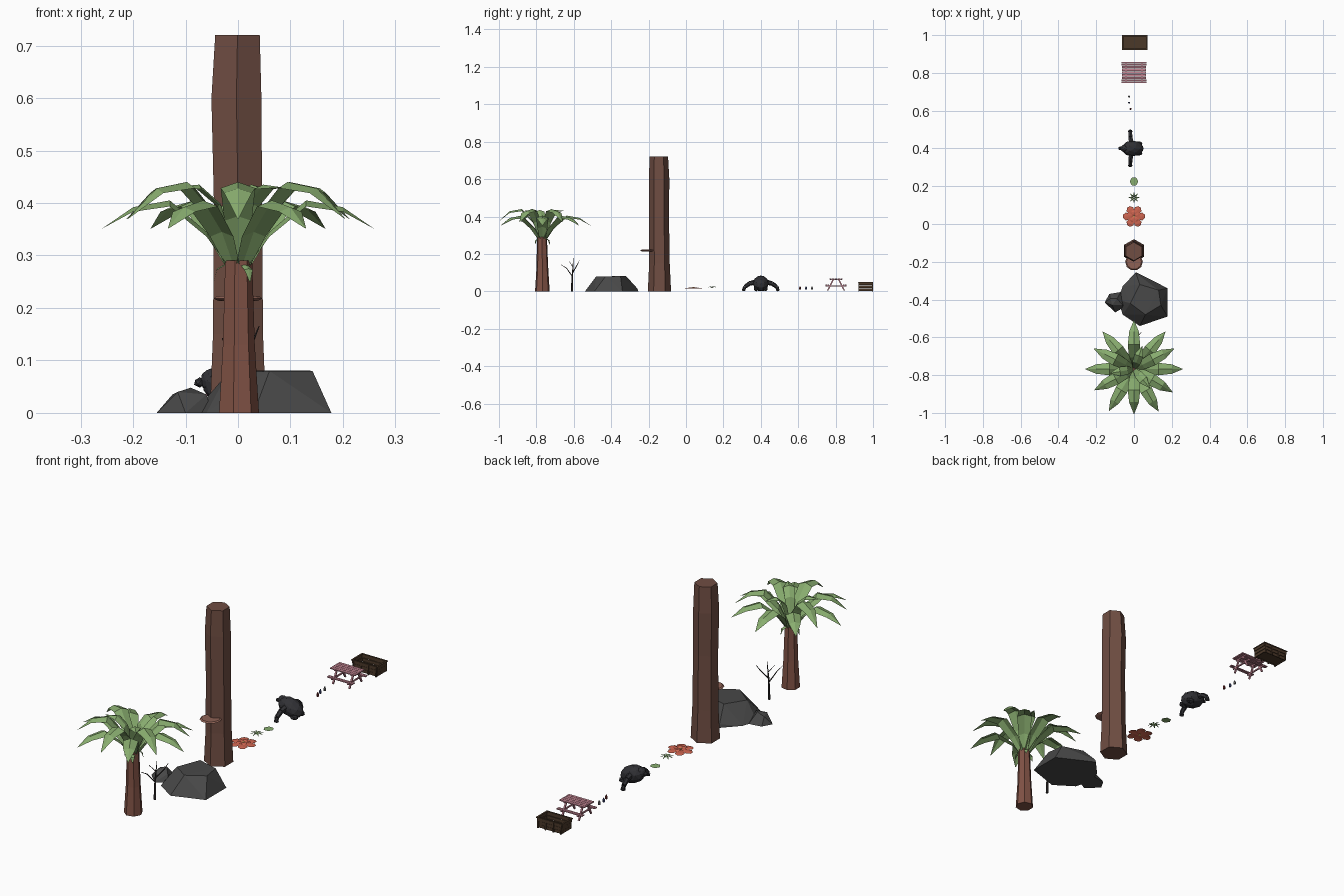
import bpy, bmesh, math
from mathutils import Vector, Matrix

if "Cube" in bpy.data.objects:
    bpy.data.objects.remove(bpy.data.objects["Cube"])

mats = {}
def mat(name, c):
    if name not in mats:
        mats[name] = bpy.data.materials.new(name)
        mats[name].diffuse_color = (*c, 1)
    return mats[name]

LEAF = mat("leaf_green", (.25, .42, .16))
PALM = mat("palm_bark", (.22, .085, .06))
BARK = mat("bark", (.16, .075, .055))
FUNGUS = mat("fungus", (.27, .12, .09))
ROCK = mat("rock", (.065, .065, .065))
DARK = mat("charcoal", (.03, .03, .035))
TWIG = mat("twig", (.03, .025, .025))
RED = mat("petal_red", (.62, .13, .08))
GOLD = mat("stamen", (.7, .35, .12))
PINK = mat("pink_wood", (.58, .25, .31))
CRATE = mat("crate_wood", (.07, .04, .022))

def finish(name, bm, m):
    bmesh.ops.recalc_face_normals(bm, faces=bm.faces)
    me = bpy.data.meshes.new(name)
    bm.to_mesh(me); bm.free()
    me.materials.append(m)
    ob = bpy.data.objects.new(name, me)
    bpy.context.collection.objects.link(ob)
    return ob

def loft(bm, rings, sides=6, turn=0):
    """rings: (centre, radius) stacked horizontally, capped at both ends"""
    prev = None
    for i, (c, r) in enumerate(rings):
        vs = [bm.verts.new(Vector(c) + r * Vector((math.cos(turn + k * math.tau / sides),
              math.sin(turn + k * math.tau / sides), 0))) for k in range(sides)]
        if prev:
            for k in range(sides):
                j = (k + 1) % sides
                bm.faces.new((prev[k], prev[j], vs[j], vs[k]))
        else:
            bm.faces.new(vs[::-1])
        prev = vs
    bm.faces.new(prev)

def box(bm, c, s, rot=Matrix()):
    bmesh.ops.create_cube(bm, size=1, matrix=Matrix.Translation(c) @ rot @ Matrix.Diagonal((*s, 1)))

def rod(bm, a, b, r1, r2, sides=5):
    a, b = Vector(a), Vector(b)
    q = (b - a).to_track_quat('Z', 'Y').to_matrix().to_4x4()
    bmesh.ops.create_cone(bm, cap_ends=True, segments=sides, radius1=r1, radius2=r2,
                          depth=(b - a).length, matrix=Matrix.Translation((a + b) / 2) @ q)

def blob(bm, c, s, sub=2, rot=Matrix()):
    bmesh.ops.create_icosphere(bm, subdivisions=sub, radius=1,
                               matrix=Matrix.Translation(c) @ rot @ Matrix.Diagonal((*s, 1)))

def frond(bm, centre, ang, stations, fold):
    """folded leaf along stations (distance, height, half width)"""
    d = Vector((math.cos(ang), math.sin(ang), 0)); n = Vector((-d.y, d.x, 0))
    prev = None
    for r, z, w in stations:
        p = Vector(centre) + d * r + Vector((0, 0, z))
        drop = Vector((0, 0, -fold * w))
        row = [bm.verts.new(p + n * w + drop), bm.verts.new(p), bm.verts.new(p - n * w + drop)]
        if prev:
            bm.faces.new((prev[0], prev[1], row[1], row[0]))
            bm.faces.new((prev[1], prev[2], row[2], row[1]))
        prev = row

# palm tree
P = (0, -.768, 0)
bm = bmesh.new()
loft(bm, [((0, -.768, 0), .04), ((0, -.768, .13), .032), ((0, -.77, .29), .027)], 7)
finish("palm_trunk", bm, PALM)
bm = bmesh.new()
low = [(.012, .275, .014), (.06, .345, .026), (.13, .405, .033), (.2, .392, .025), (.258, .352, .001)]
high = [(.008, .285, .014), (.05, .375, .026), (.11, .44, .033), (.175, .428, .026), (.238, .37, .001)]
for a, st in ((90, low), (50, low), (27, high), (0, low), (-31, high), (-60, low), (-90, high),
              (-121, low), (-152, high), (180, low), (153, high), (130, low)):
    frond(bm, P, math.radians(a), st, .35)
for a in (70, 190, 310):
    frond(bm, P, math.radians(a), [(.005, .29, .01), (.035, .4, .022), (.075, .435, .025), (.13, .43, .001)], .35)
for a in (60, 180, 300):
    frond(bm, P, math.radians(a), [(.022, .285, .008), (.04, .275, .009), (.046, .25, .001)], .3)
finish("palm_fronds", bm, LEAF)

# dead sapling
bm = bmesh.new()
for a, b, r1, r2 in (((0, -.61, 0), (0, -.607, .09), .006, .004),
                     ((0, -.607, .09), (.005, -.602, .178), .004, .001),
                     ((0, -.607, .08), (-.02, -.64, .125), .003, .002),
                     ((-.02, -.64, .125), (-.03, -.668, .142), .002, .001),
                     ((0, -.605, .10), (.03, -.583, .14), .003, .002),
                     ((.03, -.583, .14), (.04, -.57, .165), .002, .001),
                     ((0, -.604, .13), (-.02, -.625, .16), .002, .001)):
    rod(bm, a, b, r1, r2)
finish("dead_sapling", bm, TWIG)

# boulders as faceted hulls
def hull(name, pts, m):
    bm = bmesh.new()
    for p in pts:
        bm.verts.new(p)
    res = bmesh.ops.convex_hull(bm, input=bm.verts)
    bmesh.ops.delete(bm, geom=[v for v in bm.verts if not v.link_faces], context='VERTS')
    finish(name, bm, m)

hull("large_boulder", [(.01, -.255, 0), (.178, -.34, 0), (.178, -.49, 0), (.03, -.54, 0), (-.06, -.48, 0),
     (-.085, -.4, 0), (-.06, -.33, 0), (.01, -.26, .015), (.03, -.32, .081), (.13, -.35, .081),
     (.142, -.43, .08), (.06, -.48, .08), (-.02, -.42, .075)], ROCK)
hull("small_boulder", [(-.155, -.415, 0), (-.13, -.37, 0), (-.07, -.36, 0), (-.05, -.44, 0), (-.1, -.468, 0),
     (-.115, -.43, .04), (-.09, -.395, .048), (-.06, -.43, .035), (-.125, -.395, .035)], ROCK)

# tall bare trunk with bracket fungus
bm = bmesh.new()
loft(bm, [((0, -.142, 0), .062), ((0, -.142, .15), .055), ((0, -.144, .4), .053),
          ((-.003, -.144, .6), .055), ((-.001, -.145, .72), .049)], 6, math.pi / 6)
finish("tall_trunk", bm, BARK)
bm = bmesh.new()
loft(bm, [((0, -.2, .213), .036), ((0, -.2, .218), .047), ((0, -.2, .223), .04)], 10)
finish("bracket_fungus", bm, FUNGUS)

# low flower: outer and inner petals
bm = bmesh.new()
for count, reach, w, z, off in ((6, .058, .021, .015, 0), (5, .032, .012, .02, .4)):
    for k in range(count):
        frond(bm, (0, .04, 0), off + k * math.tau / count,
              [(.004, z, .004), (reach * .45, z + .003, w * .75), (reach * .75, z + .003, w),
               (reach, z, w * .4)], .1)
finish("flower_petals", bm, RED)
bm = bmesh.new()
loft(bm, [((0, .04, .014), .008), ((0, .04, .022), .006)])
finish("flower_centre", bm, GOLD)

# star shaped plant
bm = bmesh.new()
for k in range(8):
    frond(bm, (0, .14, 0), k * math.tau / 8, [(.002, .018, .001), (.014, .027, .0045), (.03, .021, .0005)], .2)
finish("star_plant", bm, LEAF)

# lily pad
bm = bmesh.new()
bmesh.ops.create_circle(bm, cap_ends=True, segments=6, radius=.023,
                        matrix=Matrix.Translation((0, .225, .01)) @ Matrix.Rotation(math.pi / 6, 4, 'Z'))
finish("lily_pad", bm, LEAF)

# crouching dark animal: body, head, muzzle, bent arms
bm = bmesh.new()
blob(bm, (-.008, .4, .042), (.062, .042, .04), 2, Matrix.Rotation(.35, 4, 'Y'))
blob(bm, (-.05, .4, .062), (.022, .02, .023))
blob(bm, (-.073, .4, .058), (.012, .011, .01), 1)
for s in (-1, 1):
    pts = [(-.015, .4 + s * .025, .05), (-.018, .4 + s * .06, .042), (-.02, .4 + s * .085, .024),
           (-.02, .4 + s * .092, .008)]
    for i in range(3):
        rod(bm, pts[i], pts[i + 1], .014 - i * .002, .012 - i * .002, 6)
    blob(bm, (-.02, .4 + s * .09, .008), (.013, .011, .008), 1)
    blob(bm, (.025, .4 + s * .025, .014), (.022, .014, .014), 1)
finish("dark_animal", bm, DARK)

# little bottles
for i, (x, y, c) in enumerate(((-.018, .61, (.15, .02, .02)), (-.026, .642, (.06, .08, .22)),
                               (-.026, .674, (.2, .2, .2)))):
    bm = bmesh.new()
    loft(bm, [((x, y, .009), .006), ((x, y, .02), .006), ((x, y, .023), .003), ((x, y, .027), .003)])
    finish(f"bottle_{i + 1}", bm, mat(f"bottle_{i + 1}", c))

# picnic table
T = .802
bm = bmesh.new()
for k in range(5):
    box(bm, (0, T + (k - 2) * .0145, .067), (.128, .0125, .005))
for s in (-1, 1):
    for k in range(2):
        box(bm, (0, T + s * (.042 + k * .0095), .034), (.132, .008, .004))
for x in (-.042, .042):
    box(bm, (x, T, .062), (.007, .066, .005))
    box(bm, (x, T, .029), (.006, .112, .006))
    for s in (-1, 1):
        box(bm, (x, T + s * .03, .033), (.007, .007, .066), Matrix.Rotation(s * .48, 4, 'X'))
for v in bm.verts:
    v.co.z = max(v.co.z, 0)
finish("picnic_table", bm, PINK)

# open slatted trough
bm = bmesh.new()
C = Vector((.004, .96, 0))
box(bm, C + Vector((0, 0, .008)), (.114, .06, .005))
for k in range(3):
    z = .009 + k * .0155
    hx, hy = .06 + k * .0015, .032 + k * .0015
    for s in (-1, 1):
        box(bm, C + Vector((0, s * hy, z)), (2 * hx, .004, .014))
        box(bm, C + Vector((s * hx, 0, z)), (.004, 2 * hy, .014))
for s in (-1, 1):
    box(bm, C + Vector((0, s * .036, .048)), (.134, .008, .004))
    box(bm, C + Vector((s * .063, 0, .048)), (.008, .07, .004))
    for x in (-.058, -.02, .02, .058):
        box(bm, C + Vector((x, s * .0365, .024)), (.006, .005, .048))
for x in (-.02, .02):
    box(bm, C + Vector((x, 0, .012)), (.004, .06, .006))
finish("trough", bm, CRATE)

for m in bpy.data.materials:
    if m.users and not m.is_grease_pencil:
        m.use_nodes = True
        m.node_tree.nodes["Principled BSDF"].inputs["Base Color"].default_value = m.diffuse_color
